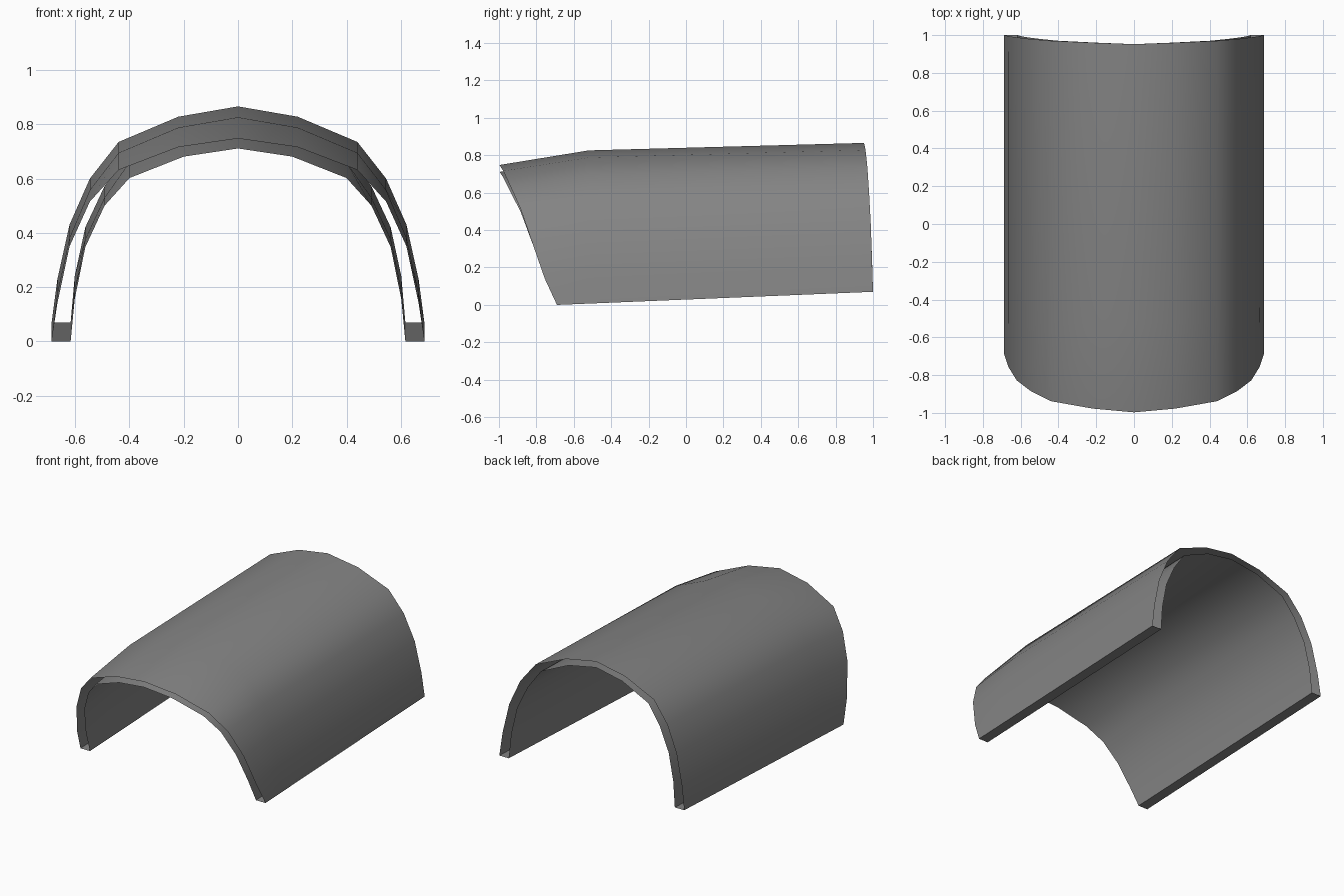
import bpy, bmesh, math

if "Cube" in bpy.data.objects:
    bpy.data.objects.remove(bpy.data.objects["Cube"])

grey = bpy.data.materials.new("plain_grey")
grey.diffuse_color = (0.23, 0.23, 0.23, 1)
grey.use_nodes = True
grey.node_tree.nodes["Principled BSDF"].inputs["Base Color"].default_value = grey.diffuse_color

# Half arch from crown to foot: outer x, inner x
xs = [(0, 0), (.22, .20), (.44, .40), (.546, .492), (.621, .563), (.666, .602), (.687, .617)]
# Front, middle and back stations: y, outer z, inner z
front = [(-.997, .748, .711), (-.977, .716, .681), (-.938, .632, .602), (-.885, .515, .50),
         (-.828, .35, .347), (-.755, .14, .155), (-.69, 0, 0)]
middle = [(-.52, .826, .786), (-.52, .788, .75), (-.52, .695, .66), (-.52, .558, .53),
          (-.52, .382, .377), (-.52, .178, .19), (-.52, .007, .007)]
back = [(.952, .866, .826), (.960, .828, .790), (.970, .735, .70), (.979, .60, .572),
        (.988, .43, .42), (.995, .228, .24), (1.0, .07, .07)]


def ring(station):
    """Closed loop: outer skin left to right, then inner skin right to left."""
    outer = [(x[0], s[0], s[1]) for x, s in zip(xs, station)]
    inner = [(x[1], s[0], s[2]) for x, s in zip(xs, station)]

    def arch(half):
        return [(-x, y, z) for x, y, z in reversed(half[1:])] + half
    return arch(outer) + arch(inner)[::-1]


# Double-skinned canopy shell, joined at the feet and open at both ends
bm = bmesh.new()
rings = [[bm.verts.new(p) for p in ring(s)] for s in (front, middle, back)]
for a, b in zip(rings, rings[1:]):
    n = len(a)
    for i in range(n):
        j = (i + 1) % n
        bm.faces.new((a[i], a[j], b[j], b[i]))
mesh = bpy.data.meshes.new("canopy_shell")
bm.to_mesh(mesh)
bm.free()
mesh.materials.append(grey)
shell = bpy.data.objects.new("canopy_shell", mesh)
bpy.context.collection.objects.link(shell)

# Smooth arch with sharp foot edges
bpy.context.view_layer.objects.active = shell
shell.select_set(True)
bpy.ops.object.shade_smooth_by_angle(angle=math.radians(45))
